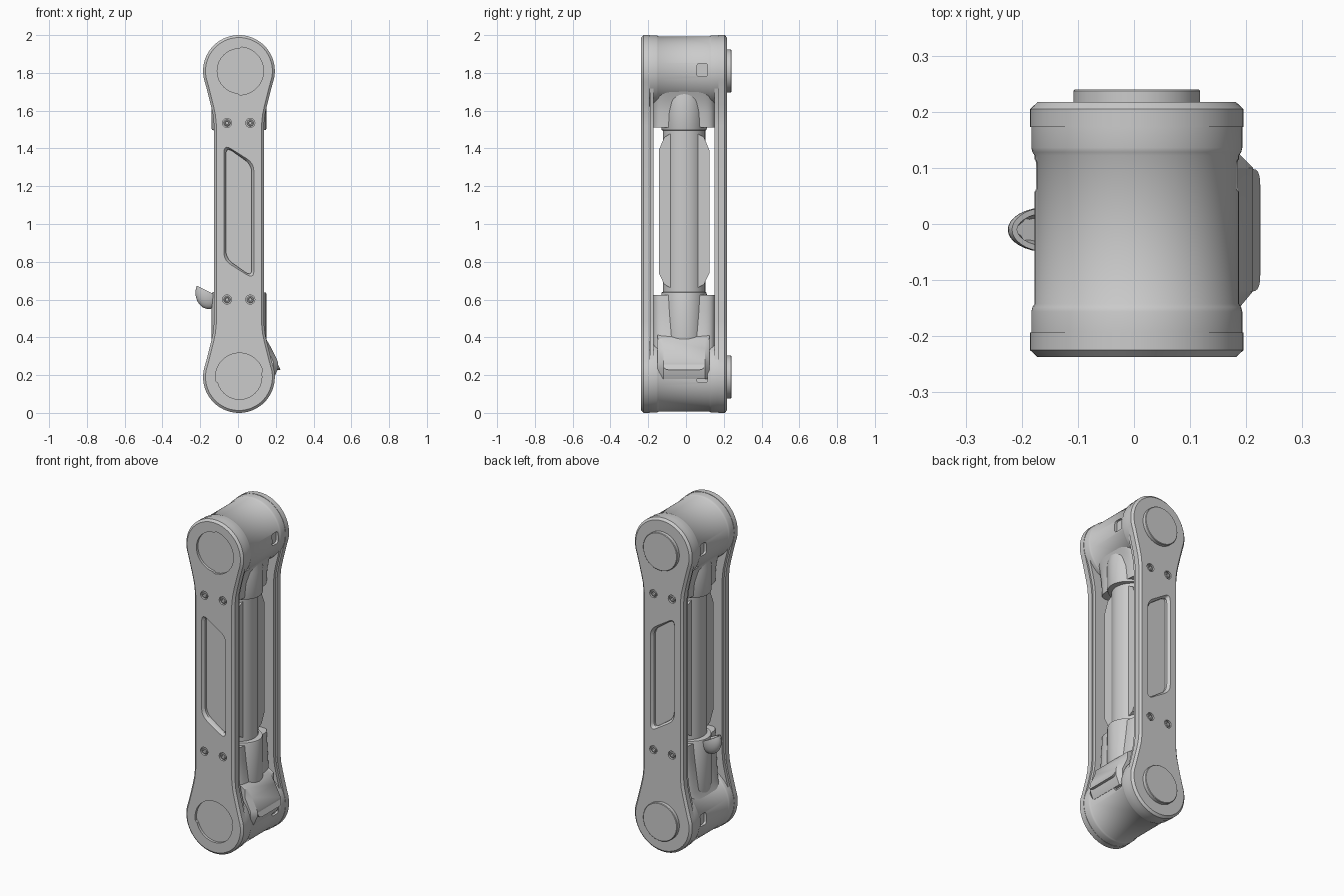
import bpy, bmesh, math
from mathutils import Vector, Matrix

if "Cube" in bpy.data.objects:
    bpy.data.objects.remove(bpy.data.objects["Cube"])

grey = bpy.data.materials.new("plain grey")
grey.use_nodes = True
grey.diffuse_color = (0.6, 0.6, 0.6, 1)
grey.node_tree.nodes["Principled BSDF"].inputs["Base Color"].default_value = (0.6, 0.6, 0.6, 1)

CX, CY = 0.005, -0.01          # axis of the symmetrical body
LOW, HIGH, R = 0.19, 1.81, 0.19


def finish(name, bm, angle=35):
    bmesh.ops.recalc_face_normals(bm, faces=bm.faces)
    mesh = bpy.data.meshes.new(name)
    bm.to_mesh(mesh)
    bm.free()
    mesh.materials.append(grey)
    ob = bpy.data.objects.new(name, mesh)
    bpy.context.collection.objects.link(ob)
    smooth(ob, angle)
    return ob


def smooth(ob, angle=35):
    bpy.ops.object.select_all(action='DESELECT')
    ob.select_set(True)
    bpy.context.view_layer.objects.active = ob
    bpy.ops.object.shade_smooth_by_angle(angle=math.radians(angle))


def loft(name, rings):
    """Skin a series of equal rings and cap both ends."""
    bm = bmesh.new()
    rows = [[bm.verts.new(p) for p in ring] for ring in rings]
    for a, b in zip(rows, rows[1:]):
        for i in range(len(a)):
            j = (i + 1) % len(a)
            bm.faces.new((a[i], a[j], b[j], b[i]))
    bm.faces.new(rows[0])
    bm.faces.new(rows[-1])
    return finish(name, bm)


def at_y(outline, y):
    return [(x, y, z) for x, z in outline]


def circle(x, z, r, n=64):
    return [(x + r * math.cos(t * math.tau / n), z + r * math.sin(t * math.tau / n)) for t in range(n)]


def rounded(corners, r, steps=5):
    """Round each corner with a quadratic curve."""
    out = []
    for i, c in enumerate(corners):
        c = Vector(c)
        a = (Vector(corners[i - 1]) - c).normalized() * r + c
        b = (Vector(corners[(i + 1) % len(corners)]) - c).normalized() * r + c
        for s in range(steps + 1):
            t = s / steps
            out.append(tuple(a * (1 - t) ** 2 + c * 2 * t * (1 - t) + b * t * t))
    return out


def cut(ob, cutters):
    for c in cutters:
        c.hide_render = True
        m = ob.modifiers.new("cut", 'BOOLEAN')
        m.operation, m.object, m.solver = 'DIFFERENCE', c, 'EXACT'
    deps = bpy.context.evaluated_depsgraph_get()
    mesh = bpy.data.meshes.new_from_object(ob.evaluated_get(deps))
    ob.modifiers.clear()
    ob.data = mesh
    for c in cutters:
        bpy.data.objects.remove(c)
    smooth(ob)


def link_outline(inset):
    """Dog-bone outline: two round ends joined by a narrow waist."""
    r = R - inset
    quarter = [(r * math.cos(math.radians(a)), HIGH + r * math.sin(math.radians(a)))
               for a in range(90, -21, -5)]
    quarter += [(x - inset, z) for x, z in ((0.164, 1.69), (0.149, 1.63), (0.138, 1.58), (0.132, 1.52))]
    right = quarter + [(x, 2 - z) for x, z in reversed(quarter)]
    left = [(-x, z) for x, z in reversed(right[1:-1])]
    return [(x + CX, z) for x, z in right + left]


SLOT = rounded([(-0.075, 1.42), (0.08, 1.32), (0.08, 0.71), (-0.075, 0.81)], 0.045)


def slot_outline(scale):
    return [(CX + (x - 0.003) * scale, 1.065 + (z - 1.065) * (1 + (scale - 1) / 4)) for x, z in SLOT]


def stepped_disc(z, turn):
    """Circle whose two halves differ slightly in radius."""
    pts = []
    for k in range(72):
        a = k * math.tau / 72
        r = 0.127 if k < 36 else 0.118
        pts.append((0.008 + r * math.cos(a + turn), z + r * math.sin(a + turn)))
    return pts


# Side plates with slot pockets and screw holes, front (-1) and back (1)
for side, word in ((-1, "front"), (1, "back")):
    outer, step, inner = [CY + side * d for d in (0.227, 0.183, 0.162)]
    plate = loft(word + "_plate", [at_y(link_outline(i), y) for i, y in
                 ((0.013, outer), (0, outer - side * 0.012), (0, step))])
    pocket = loft("pocket", [at_y(slot_outline(s), outer + side * d) for s, d in
                  ((1.09, 0.01), (1.03, 0), (0.88, -0.016), (0.88, -0.03))])
    cutters = [pocket]
    spots = [(x, z) for x in (-0.058, 0.065) for z in (0.6, 1.535)]
    for x, z in spots:
        cutters.append(loft("hole", [at_y(circle(x, z, 0.024, 24), outer + side * d) for d in (0.01, -0.012)]))
    if side < 0:
        for z, turn in ((HIGH, -math.pi / 2), (LOW, math.radians(15))):
            cutters.append(loft("recess", [at_y(stepped_disc(z, turn), outer + d) for d in (-0.01, 0.015)]))
    cut(plate, cutters)
    loft(word + "_plate_liner", [at_y(link_outline(0.008), y) for y in (step - side * 0.002, inner)])
    # Screws with a sunken socket
    for k, (x, z) in enumerate(spots):
        loft(f"{word}_screw_{k + 1}", [at_y(circle(x, z, r, 24), outer - side * d) for r, d in
             ((0.018, 0.02), (0.018, 0.005), (0.015, 0.002), (0.01, 0.002), (0.008, 0.01))])
    # Round bosses on the back
    if side > 0:
        for end, z in (("upper", HIGH), ("lower", LOW)):
            loft(end + "_boss", [at_y(circle(CX, z, r), y) for r, y in
                 ((0.113, outer - 0.01), (0.113, 0.237), (0.11, 0.24))])

# Hubs at both ends, each with two small square windows
for end, z in (("upper", HIGH), ("lower", LOW)):
    half = [(0.188, 0.183), (0.188, 0.146), (0.186, 0.138), (0.182, 0.132)]
    prof = [(r, CY - d) for r, d in half] + [(r, CY + d) for r, d in reversed(half)]
    hub = loft(end + "_hub", [at_y(circle(CX, z, r, 80), y) for r, y in prof])
    windows = []
    for x in (CX - 0.19, CX + 0.19):
        sq = rounded([(0.058, z - 0.03), (0.115, z - 0.03), (0.115, z + 0.04), (0.058, z + 0.04)], 0.015)
        windows.append(loft("window", [[(x + d, y, h) for y, h in sq] for d in (-0.025, 0.025)]))
    cut(hub, windows)


def ellipse(rx, ry, z, power=2, n=64):
    pts = []
    for k in range(n):
        c, s = math.cos(k * math.tau / n), math.sin(k * math.tau / n)
        pts.append((CX + rx * math.copysign(abs(c) ** (2 / power), c),
                    CY + ry * math.copysign(abs(s) ** (2 / power), s), z))
    return pts


# Central tube with collars
loft("central_tube", [ellipse(0.112, 0.112, z) for z in (0.55, 1.6)])

# Sockets that hold the tube, and shoulders that join them to the plates
for end, flip in (("upper", False), ("lower", True)):
    def h(z):
        return (2.135 - z if z < 1.6 else 2 - z) if flip else z
    loft(end + "_socket", [ellipse(rx, ry, h(z)) for rx, ry, z in
         ((0.118, 0.112, 1.495), (0.142, 0.118, 1.497), (0.145, 0.12, 1.505),
          (0.145, 0.12, 1.65), (0.13, 0.115, 1.74))])
    loft(end + "_shoulder", [ellipse(rx, ry, h(z), 5) for rx, ry, z in
         ((0.105, 0.165, 1.51), (0.11, 0.165, 1.59), (0.125, 0.165, 1.66), (0.165, 0.165, 1.74))])

# Chamfered ribs along the front and back of the tube
for side, word in ((-1, "front"), (1, "back")):
    rib = [(0.05, 1.49), (0.105, 1.46), (0.134, 1.39), (0.134, 0.74), (0.105, 0.68), (0.05, 0.65)]
    loft(word + "_rib", [[(x, CY + side * d, z) for d, z in rib] for x in (CX - 0.085, CX + 0.085)])

# Sloped lug on the lower hub with a rounded bar
lug = [(0.1, 0.42), (0.15, 0.39), (0.178, 0.34), (0.212, 0.27), (0.212, 0.235), (0.188, 0.18), (0.1, 0.18)]
loft("lug", [[(x if x < 0.17 else x - dx, y, z) for x, z in lug] for y, dx in
             ((-0.15, 0.025), (-0.12, 0), (0.1, 0), (0.125, 0.025))])
bar = rounded([(-0.12, 0.228), (0.098, 0.228), (0.098, 0.285), (-0.12, 0.285)], 0.028)
loft("lug_bar", [[(x - (z - 0.228) * 0.45, y, z) for y, z in bar] for x in (0.2, 0.225)])

# Cupped thumb lever on the lower socket
bm = bmesh.new()
bmesh.ops.create_uvsphere(bm, u_segments=32, v_segments=20, radius=1,
                          matrix=Matrix.Translation((-0.155, CY, 0.635)) @ Matrix.Diagonal((0.07, 0.04, 0.085, 1)))
cutout = bmesh.ops.bisect_plane(bm, geom=bm.verts[:] + bm.edges[:] + bm.faces[:], dist=1e-5,
                                plane_co=(-0.18, 0, 0.655), plane_no=(0.45, 0, 0.9), clear_outer=True)
rim = [e for e in cutout["geom_cut"] if isinstance(e, bmesh.types.BMEdge)]
cap = bmesh.ops.contextual_create(bm, geom=rim)["faces"]
bmesh.ops.inset_region(bm, faces=cap, thickness=0.01, depth=0)
bmesh.ops.inset_region(bm, faces=cap, thickness=0.008, depth=-0.02)
finish("thumb_lever", bm)
